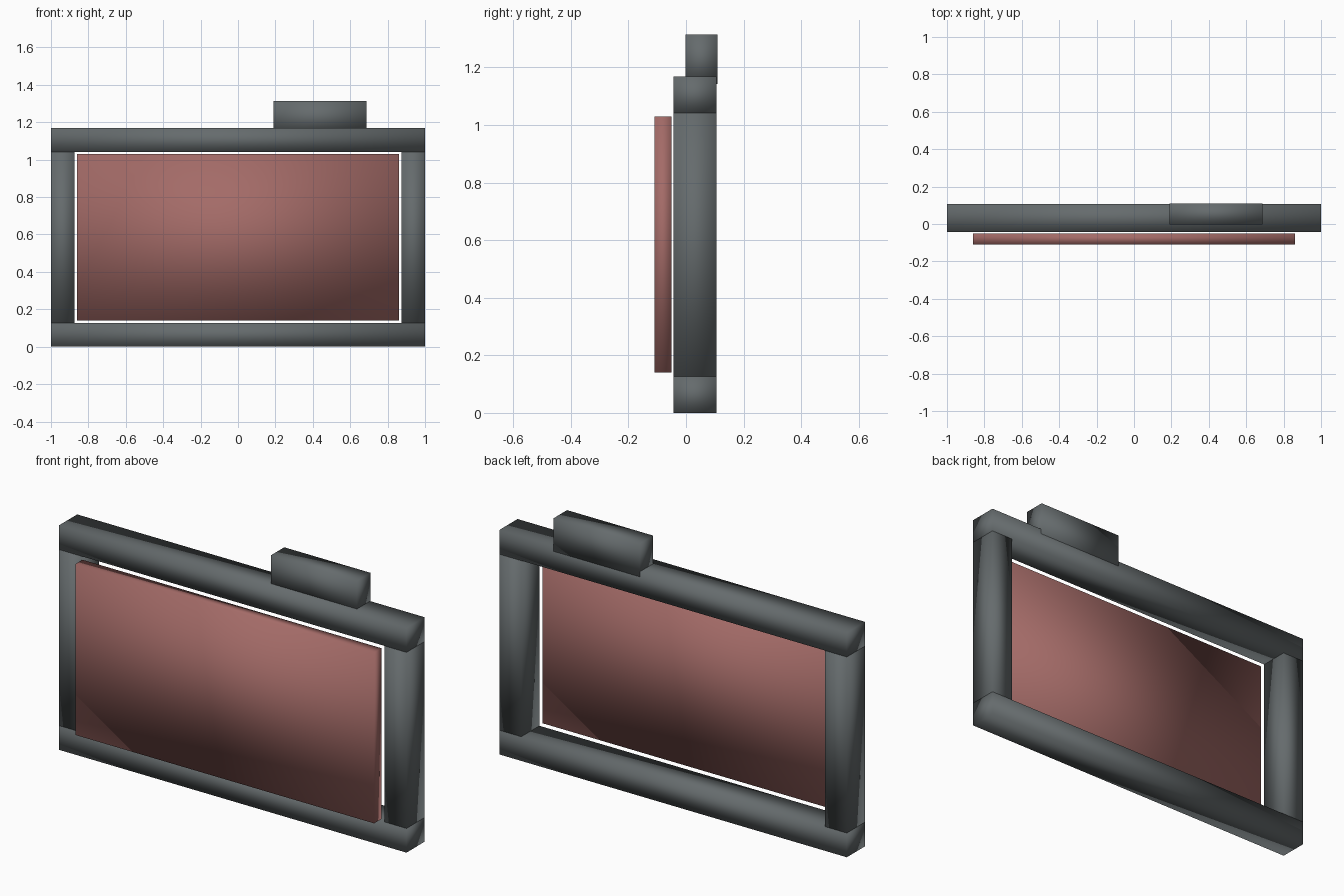
import bpy

cube = bpy.data.objects.get("Cube")
if cube:
    bpy.data.objects.remove(cube, do_unlink=True)


def make_material(name, color):
    mat = bpy.data.materials.new(name)
    mat.use_nodes = True
    mat.diffuse_color = color
    mat.node_tree.nodes["Principled BSDF"].inputs["Base Color"].default_value = color
    return mat


def soft_box(name, x, y, z, mat):
    """Box spanning the given (min, max) ranges, with normals smoothed over its corners."""
    spans = (x, y, z)
    bpy.ops.mesh.primitive_cube_add(size=1)
    obj = bpy.context.object
    obj.name = name
    for v in obj.data.vertices:
        v.co = [lo if c < 0 else hi for c, (lo, hi) in zip(v.co, spans)]
    obj.data.materials.append(mat)
    bpy.ops.object.shade_smooth()
    return obj


frame_grey = make_material("frame grey", (0.13, 0.147, 0.152, 1))
panel_red = make_material("dusty red", (0.37, 0.147, 0.137, 1))

TOP = 1.168      # top of the frame
RAIL = 0.126     # height of the rails, width of the posts
DEPTH = (-0.043, 0.106)

# Frame: two full-width rails with posts between them
soft_box("bottom_rail", (-1, 1), DEPTH, (0, RAIL), frame_grey)
soft_box("top_rail", (-1, 1), DEPTH, (TOP - RAIL, TOP), frame_grey)
for name, side in (("left_post", 1), ("right_post", -1)):
    span = sorted((side, side * (1 - RAIL)))
    soft_box(name, span, DEPTH, (RAIL, TOP - RAIL), frame_grey)

# Panel hanging just in front of the opening
soft_box("front_panel", (-0.86, 0.86), (-0.109, -0.05), (0.14, 1.029), panel_red)

# Small block set into the back of the top rail
soft_box("top_block", (0.19, 0.686), (-0.002, 0.109), (1.142, 1.314), frame_grey)
